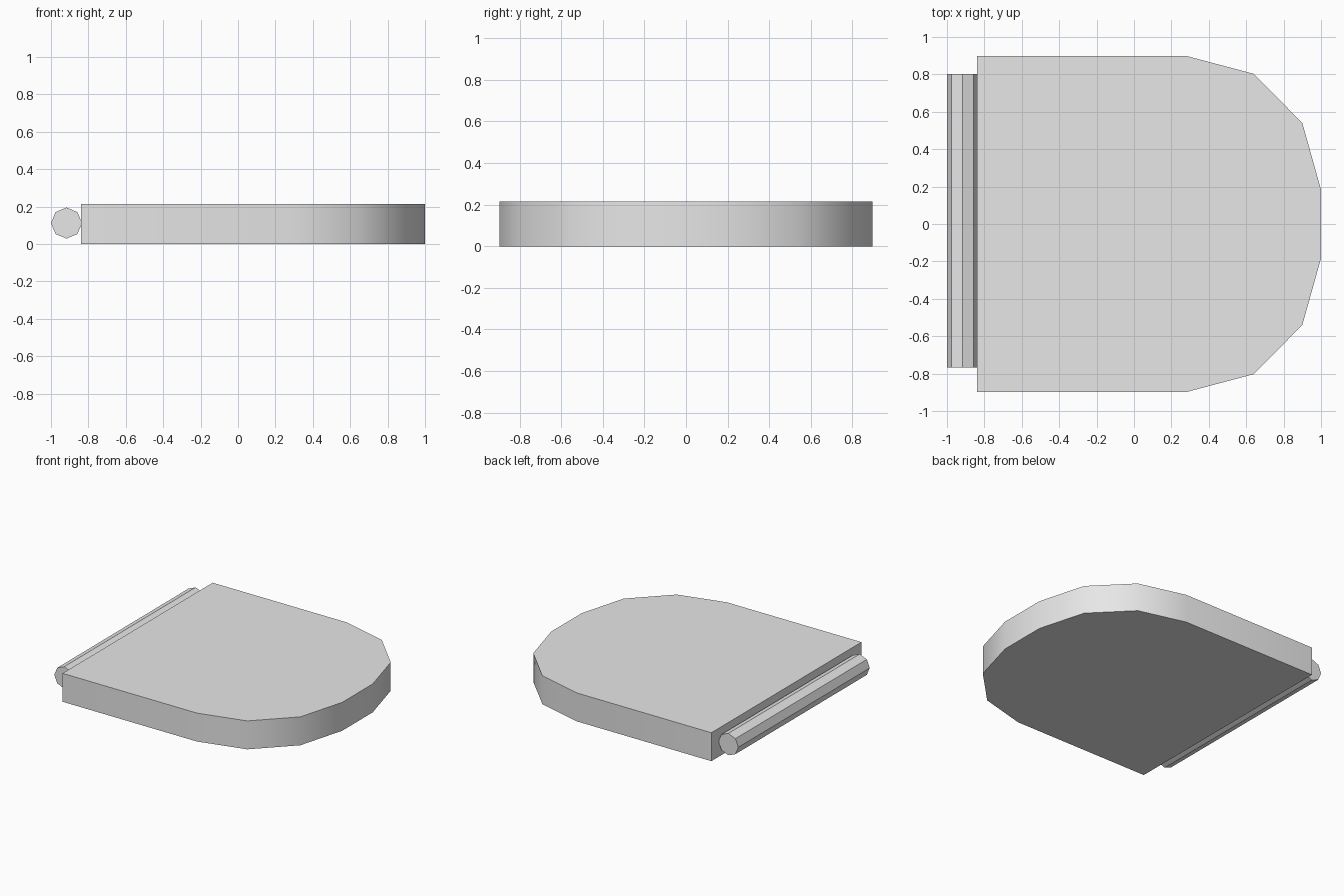
import bpy, bmesh, math

if "Cube" in bpy.data.objects:
    bpy.data.objects.remove(bpy.data.objects["Cube"])

grey = bpy.data.materials.new("light grey")
grey.diffuse_color = (0.8, 0.8, 0.8, 1)
grey.use_nodes = True
grey.node_tree.nodes["Principled BSDF"].inputs["Base Color"].default_value = grey.diffuse_color


def extrude_profile(name, points, direction, smooth_angle):
    """Closed prism from an outline of 3D points, extruded along direction."""
    bm = bmesh.new()
    face = bm.faces.new([bm.verts.new(p) for p in points])
    res = bmesh.ops.extrude_face_region(bm, geom=[face], use_keep_orig=True)
    moved = [v for v in res["geom"] if isinstance(v, bmesh.types.BMVert)]
    bmesh.ops.translate(bm, verts=moved, vec=direction)
    bmesh.ops.recalc_face_normals(bm, faces=bm.faces)
    # smooth shading with sharp edges above the angle
    for f in bm.faces:
        f.smooth = True
    for e in bm.edges:
        e.smooth = e.calc_face_angle(0) < smooth_angle
    mesh = bpy.data.meshes.new(name)
    bm.to_mesh(mesh)
    bm.free()
    mesh.materials.append(grey)
    obj = bpy.data.objects.new(name, mesh)
    bpy.context.collection.objects.link(obj)
    return obj


# Lid slab: straight hinge edge on the left, rounded on the right
half = [(-0.84, 0.897), (0.285, 0.897), (0.64, 0.803), (0.90, 0.54), (1.0, 0.183)]
outline = half + [(x, -y) for x, y in reversed(half)]
extrude_profile("lid", [(x, y, 0) for x, y in outline], (0, 0, 0.215),
                math.radians(38))

# Eight-sided hinge rod along the straight edge
R = 0.083
ring = [(-0.917 + R * math.cos(i * math.pi / 4), -0.767,
         0.112 + R * math.sin(i * math.pi / 4)) for i in range(8)]
extrude_profile("hinge_rod", ring, (0, 1.57, 0), math.radians(38))
